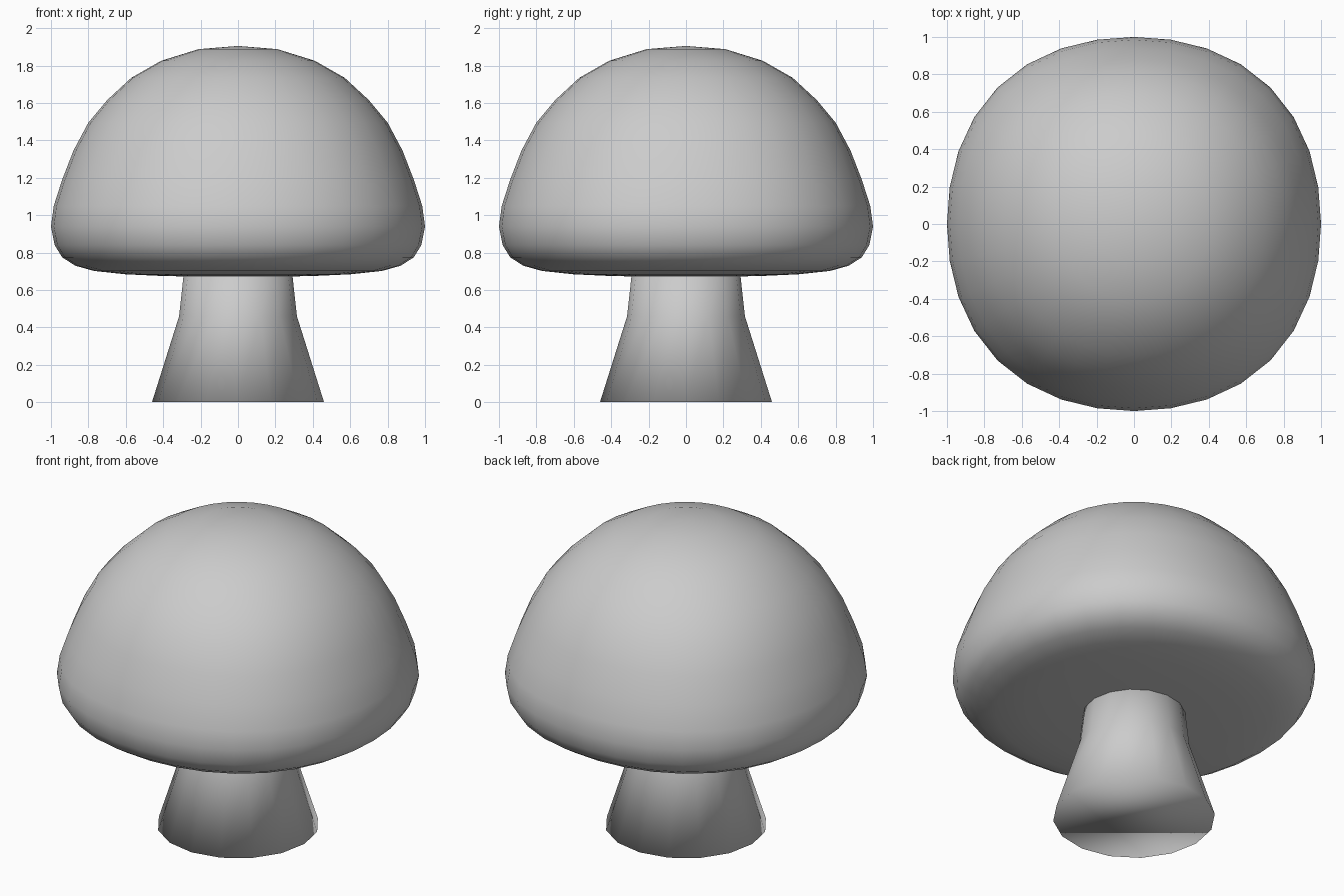
import bpy, bmesh, math

if "Cube" in bpy.data.objects:
    bpy.data.objects.remove(bpy.data.objects["Cube"])


def lathe(name, profile, sides, squareness=0.0):
    """Spin (radius, z) points about z; squareness bulges the diagonals."""
    bm = bmesh.new()
    rings = []
    for r, z in profile:
        if r == 0:
            rings.append([bm.verts.new((0, 0, z))])
            continue
        ring = []
        for i in range(sides):
            a = 2 * math.pi * i / sides
            k = r * (1 + squareness * r * r * (1 - math.cos(4 * a)) / 2)
            ring.append(bm.verts.new((k * math.cos(a), k * math.sin(a), z)))
        rings.append(ring)
    for low, high in zip(rings, rings[1:]):
        for i in range(sides):
            j = (i + 1) % sides
            if len(low) == 1:
                bm.faces.new((low[0], high[j], high[i]))
            elif len(high) == 1:
                bm.faces.new((low[i], low[j], high[0]))
            else:
                bm.faces.new((low[i], low[j], high[j], high[i]))
    # close open ends
    if len(rings[0]) > 1:
        bm.faces.new(rings[0][::-1])
    if len(rings[-1]) > 1:
        bm.faces.new(rings[-1])
    for f in bm.faces:
        f.smooth = True
    mesh = bpy.data.meshes.new(name)
    bm.to_mesh(mesh)
    bm.free()
    obj = bpy.data.objects.new(name, mesh)
    bpy.context.collection.objects.link(obj)
    return obj


# Rounded cap: nearly flat underside, rolled rim, tall dome
cap_profile = [
    (0, 0.67), (0.2, 0.671), (0.4, 0.675), (0.6, 0.684), (0.77, 0.702),
    (0.87, 0.73), (0.94, 0.775), (0.98, 0.84), (1.0, 0.94), (0.985, 1.05),
    (0.94, 1.19), (0.88, 1.345), (0.80, 1.495), (0.70, 1.615),
    (0.57, 1.735), (0.41, 1.826), (0.21, 1.888), (0, 1.905),
]
lathe("mushroom_cap", cap_profile, 32, 0.032)

# Flared stem running up into the cap
lathe("mushroom_stem", [(0.46, 0), (0.315, 0.46), (0.28, 0.78)], 16)
